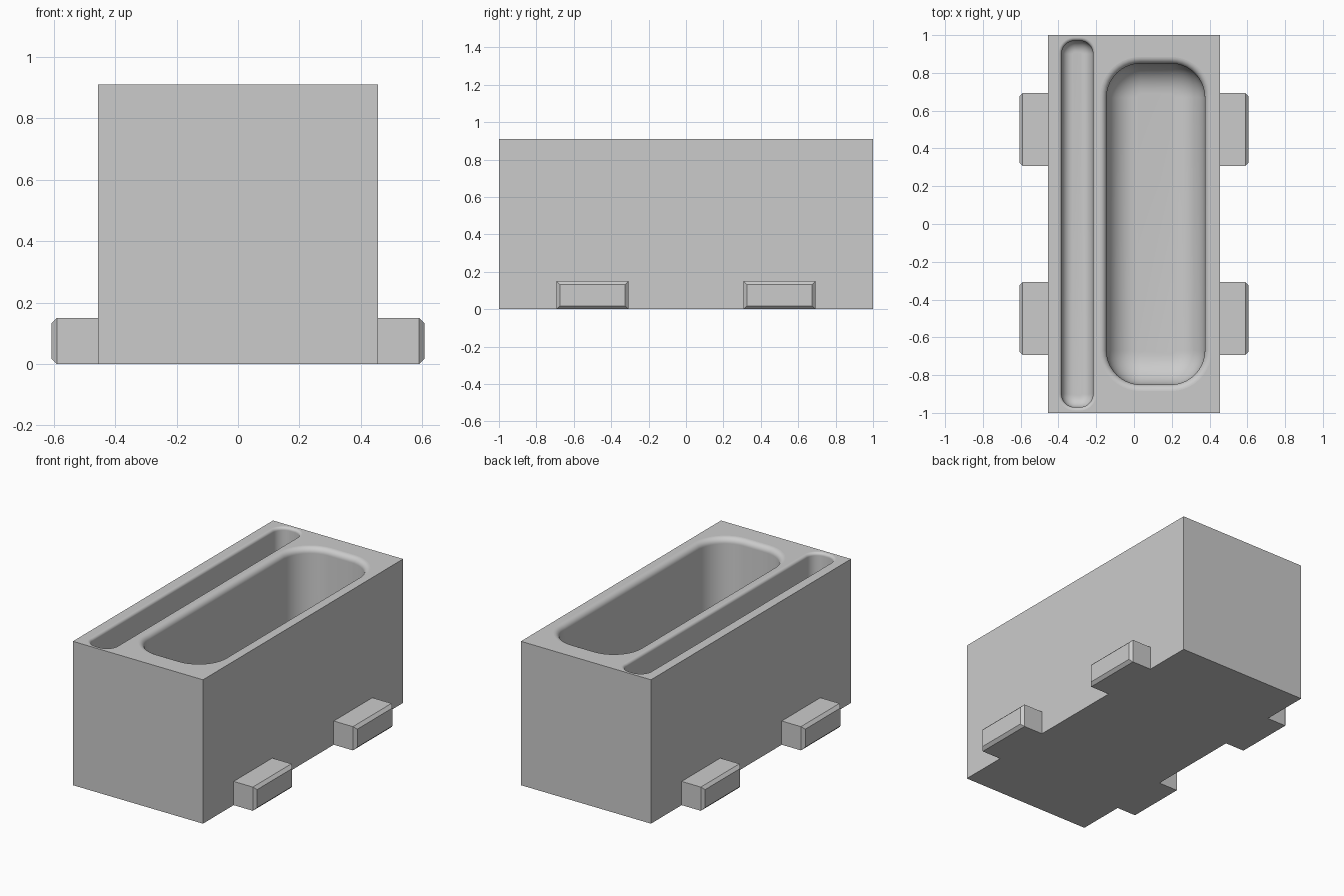
import bpy, bmesh
from math import sin, cos, pi

cube = bpy.data.objects.get("Cube")
if cube:
    bpy.data.objects.remove(cube)

grey = bpy.data.materials.new("plain_grey")
grey.use_nodes = True
grey.diffuse_color = (0.6, 0.6, 0.6, 1)
grey.node_tree.nodes["Principled BSDF"].inputs["Base Color"].default_value = (0.6, 0.6, 0.6, 1)

HALF_W, HALF_L, HEIGHT = 0.455, 1.0, 0.91


def finish(bm, name):
    bmesh.ops.recalc_face_normals(bm, faces=bm.faces)
    mesh = bpy.data.meshes.new(name)
    bm.to_mesh(mesh)
    bm.free()
    mesh.materials.append(grey)
    obj = bpy.data.objects.new(name, mesh)
    bpy.context.collection.objects.link(obj)
    return obj


def ring(bm, points):
    return [bm.verts.new(p) for p in points]


def bridge(bm, a, b, smooth=False):
    for i in range(len(a)):
        j = (i + 1) % len(a)
        bm.faces.new((a[i], a[j], b[j], b[i])).smooth = smooth


def rounded_rect(cx, hw, hl, radius, z, steps=10):
    points = []
    for k, (sx, sy) in enumerate([(1, 1), (-1, 1), (-1, -1), (1, -1)]):
        for i in range(steps + 1):
            a = (k + i / steps) * pi / 2
            points.append((cx + sx * (hw - radius) + radius * cos(a),
                           sy * (hl - radius) + radius * sin(a), z))
    return points


def trough(bm, cx, hw, hl, corner, rim, fillet, floor, steps=8):
    # Section from the flared rim, down the upright wall, round into the floor
    section = []
    for i in range(steps + 1):
        a = i / steps * pi / 2
        section.append((rim * (1 - sin(a)), HEIGHT - rim * (1 - cos(a))))
    for i in range(steps + 1):
        a = i / steps * pi / 2
        section.append((-fillet * (1 - cos(a)), floor + fillet * (1 - sin(a))))
    rings = [ring(bm, rounded_rect(cx, hw + d, hl + d, corner + d, z))
             for d, z in section]
    for a, b in zip(rings, rings[1:]):
        bridge(bm, a, b, True)
    bm.faces.new(rings[-1]).smooth = True
    return rings[0]


# Body block with two sunken troughs
bm = bmesh.new()
corners = [(-HALF_W, -HALF_L), (HALF_W, -HALF_L), (HALF_W, HALF_L), (-HALF_W, HALF_L)]
bottom = ring(bm, [(x, y, 0) for x, y in corners])
top = ring(bm, [(x, y, HEIGHT) for x, y in corners])
bridge(bm, bottom, top)
bm.faces.new(bottom)
openings = [
    trough(bm, 0.115, 0.26, 0.85, 0.18, 0.035, 0.16, 0.15),
    trough(bm, -0.3, 0.083, 0.97, 0.07, 0.018, 0.06, 0.25),
]
# Flat top surface around the openings
edges = []
for loop in [top] + openings:
    for i, v in enumerate(loop):
        edges.append(bm.edges.get((v, loop[(i + 1) % len(loop)])))
bmesh.ops.triangle_fill(bm, edges=edges, use_beauty=True, normal=(0, 0, 1))
finish(bm, "trough_body")

# Side feet with chamfered outer ends
CHAMFER = 0.018
for side, sx in (("left", 1), ("right", -1)):
    for end, cy in (("front", -0.5), ("back", 0.5)):
        bm = bmesh.new()
        loops = []
        for x, inset in ((HALF_W, 0), (0.607 - CHAMFER, 0), (0.607, CHAMFER)):
            hy, low, high = 0.193 - inset, inset, 0.15 - inset
            loops.append(ring(bm, [(sx * x, cy - hy, low), (sx * x, cy + hy, low),
                                   (sx * x, cy + hy, high), (sx * x, cy - hy, high)]))
        for a, b in zip(loops, loops[1:]):
            bridge(bm, a, b)
        bm.faces.new(loops[0])
        bm.faces.new(loops[-1])
        finish(bm, f"{end}_{side}_foot")
